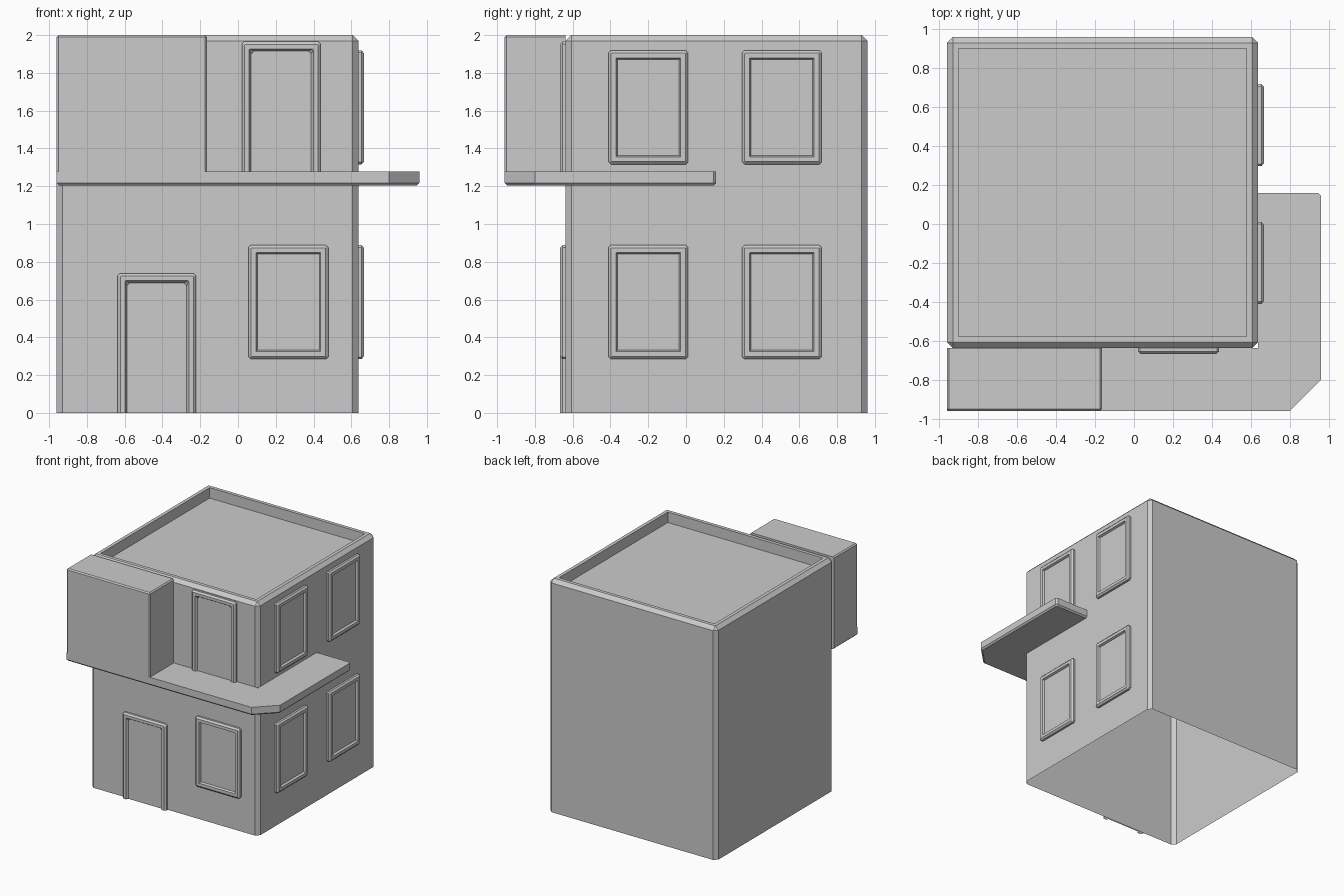
import bpy, bmesh

if "Cube" in bpy.data.objects:
    bpy.data.objects.remove(bpy.data.objects["Cube"])

LO, HI = -0.96, 0.637      # main block extent in x; mirrored sense in y


def finish(name, bm):
    bmesh.ops.remove_doubles(bm, verts=bm.verts, dist=0.0002)
    me = bpy.data.meshes.new(name)
    bm.to_mesh(me)
    bm.free()
    ob = bpy.data.objects.new(name, me)
    bpy.context.collection.objects.link(ob)
    return ob


def octagon(u0, u1, v0, v1, c):
    """Counter-clockwise rectangle with clipped corners."""
    return [(u1, v0 + c), (u1, v1 - c), (u1 - c, v1), (u0 + c, v1),
            (u0, v1 - c), (u0, v0 + c), (u0 + c, v0), (u1 - c, v0)]


def loft(name, loops, closed=True):
    """Skin a stack of loops and cap the last one."""
    bm = bmesh.new()
    rings = [[bm.verts.new(p) for p in loop] for loop in loops]
    n = len(rings[0])
    for a, b in zip(rings, rings[1:]):
        for i in range(n if closed else n - 1):
            j = (i + 1) % n
            bm.faces.new((a[i], a[j], b[j], b[i]))
    bm.faces.new(rings[-1])
    return finish(name, bm)


def frame(name, side, u0, u1, z0, z1, door=False):
    """Raised chamfered frame with a recessed panel; doors run to the floor."""
    # inset, depth from wall, corner clip
    profile = [(0, 0, .012), (0, .017, .012), (.014, .03, 0.004), (.038, .03, 0.004),
               (.05, .01, .015)] if door else \
              [(0, 0, .012), (0, .017, .012), (.014, .03, 0.002), (.04, .03, 0.001),
               (.047, .012, 0.001)]
    loops = []
    for inset, d, c in profile:
        pts = octagon(u0 + inset, u1 - inset, z0 + inset, z1 - inset, c)
        if door:
            pts = [(u1 - inset, z0)] + pts[1:5] + [(u0 + inset, z0)]
        if side == "front":
            loops.append([(u, -HI - d, z) for u, z in pts])
        else:
            loops.append([(HI + d, u, z) for u, z in pts])
    loft(name, loops, closed=not door)


# Main block: open underneath, chamfered edges, sunken roof behind a parapet
steps = [(0, 0, .03), (0, 1.97, .03), (.03, 2, 0), (.06, 2, 0), (.06, 1.91, 0)]
loft("house_body", [[(x, y, z) for x, y in
                     octagon(LO + i, HI - i, -HI + i, -LO - i, c)] for i, z, c in steps])

# Balcony slab wrapping the front right corner
outline = [(LO, -HI), (LO, LO), (.8, LO), (-LO, -.8), (-LO, .145), (.945, .16),
           (HI, .16), (HI, -HI)]
bm = bmesh.new()
base = bm.faces.new([bm.verts.new((x, y, 1.205)) for x, y in outline])
under = list(base.verts)
ext = bmesh.ops.extrude_face_region(bm, geom=[base], use_keep_orig=True)
bmesh.ops.translate(bm, vec=(0, 0, .072),
                    verts=[v for v in ext["geom"] if isinstance(v, bmesh.types.BMVert)])
bmesh.ops.recalc_face_normals(bm, faces=bm.faces)
rim = [e for e in bm.edges if all(v in under[:7] for v in e.verts)]
bmesh.ops.bevel(bm, geom=rim, offset=.013, segments=1, affect='EDGES')
finish("balcony_slab", bm)

# Overhanging upper room
bm = bmesh.new()
bmesh.ops.create_cube(bm, size=1)
for v in bm.verts:
    v.co = (-.96 if v.co.x < 0 else -.165, LO if v.co.y < 0 else -HI,
            1.25 if v.co.z < 0 else 2)
edges = []
for e in bm.edges:
    a, b = (v.co for v in e.verts)
    top = a.z > 1.9 and b.z > 1.9
    upright = abs(a.z - b.z) > .1
    front = min(a.y, b.y) < -.9
    if front and (top or upright) or (top and abs(a.y - b.y) > .1):
        edges.append(e)
bmesh.ops.bevel(bm, geom=edges, offset=.01, segments=1, affect='EDGES')
finish("overhang_room", bm)

# Doors
frame("entrance_door", "front", -.637, -.222, 0, .738, door=True)
frame("balcony_door", "front", .02, .437, 1.277, 1.965, door=True)

# Windows
frame("front_window", "front", .056, .478, .285, .888)
for level, z in (("lower", .285), ("upper", 1.316)):
    for place, y in (("front", -.41), ("rear", .297)):
        frame(f"side_window_{level}_{place}", "right", y, y + .421, z, z + .603)
